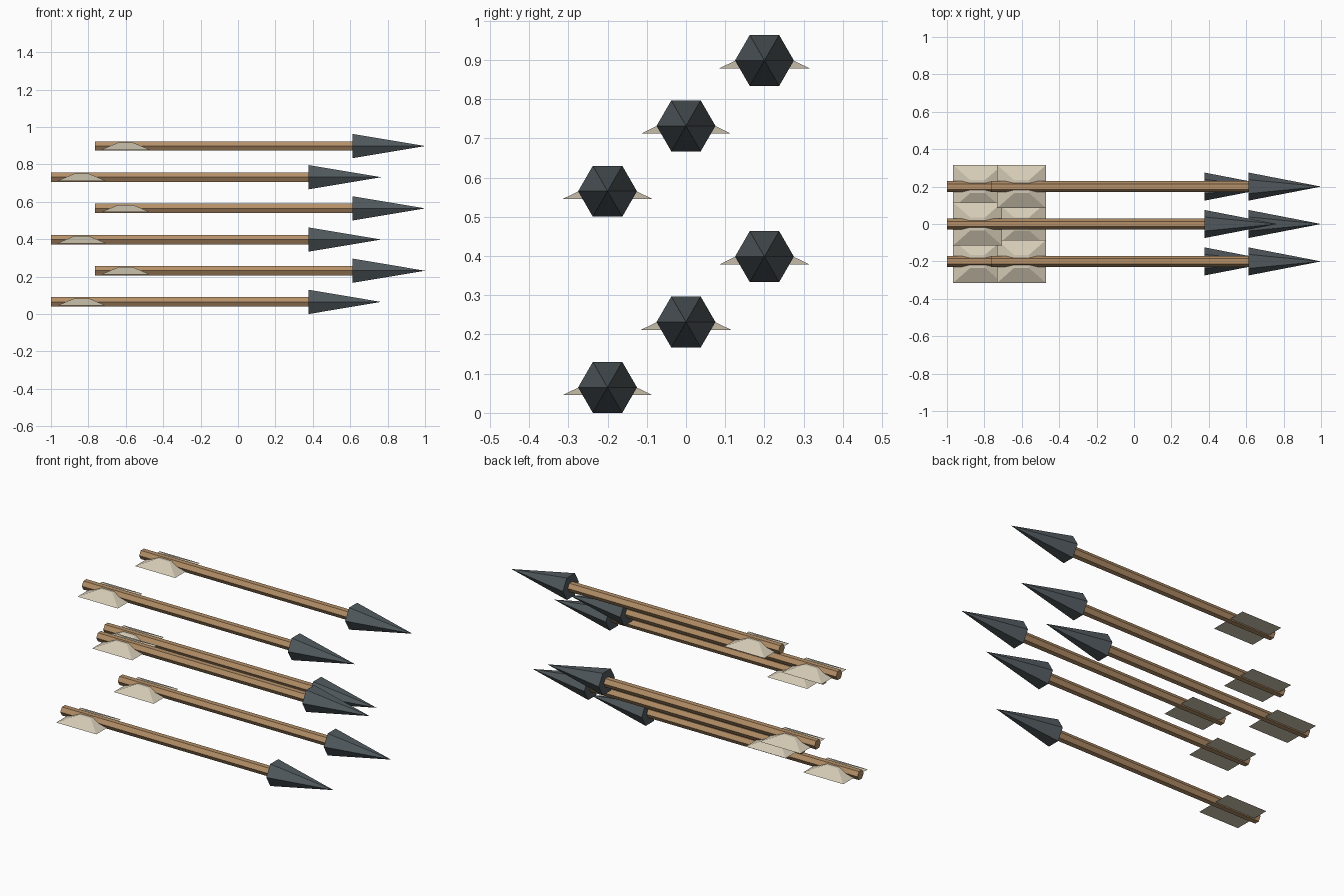
import bpy
import math

cube = bpy.data.objects.get("Cube")
if cube:
    bpy.data.objects.remove(cube, do_unlink=True)


def make_material(name, color):
    mat = bpy.data.materials.new(name)
    mat.use_nodes = True
    mat.diffuse_color = (*color, 1)
    bsdf = next(n for n in mat.node_tree.nodes if n.type == 'BSDF_PRINCIPLED')
    bsdf.inputs["Base Color"].default_value = (*color, 1)
    return mat


wood = make_material("tan wood", (0.46, 0.28, 0.14))
iron = make_material("dark iron", (0.085, 0.104, 0.114))
feather = make_material("cream feather", (0.66, 0.59, 0.46))


def tapered(name, sides, r1, r2, length, mat):
    """Flat-sided cone or frustum along z."""
    bpy.ops.mesh.primitive_cone_add(vertices=sides, radius1=r1, radius2=r2, depth=length)
    obj = bpy.context.object
    obj.name = name
    obj.data.materials.append(mat)
    return obj


SHAFT_LENGTH = 1.377
HEAD_LENGTH = 0.388
STAGGER = 0.235


def arrow(index, back, y, z):
    # hexagonal shaft
    shaft = tapered(f"shaft_{index}", 6, 0.029, 0.029, SHAFT_LENGTH, wood)
    shaft.rotation_euler.y = math.pi / 2
    shaft.location = (back + SHAFT_LENGTH / 2, y, z)

    # pointed hexagonal head
    head = tapered(f"arrowhead_{index}", 6, 0.075, 0, HEAD_LENGTH, iron)
    head.rotation_euler.y = math.pi / 2
    head.location = (back + SHAFT_LENGTH + HEAD_LENGTH / 2, y, z)

    # flat-bottomed fletching: a low rectangular frustum
    fletch = tapered(f"fletching_{index}", 4, math.sqrt(2), 0.3 * math.sqrt(2), 0.039, feather)
    for v in fletch.data.vertices:
        x, w = v.co.x, v.co.y
        v.co.x = (x + w) * math.sqrt(0.5) * 0.131
        v.co.y = (w - x) * math.sqrt(0.5) * 0.115
    fletch.location = (back + 0.164, y, z - 0.0005)


# six staggered arrows in two rising diagonals
for i in range(6):
    arrow(i + 1, -1 + STAGGER * (i % 2), 0.2 * (i % 3 - 1), 0.065 + i / 6)
